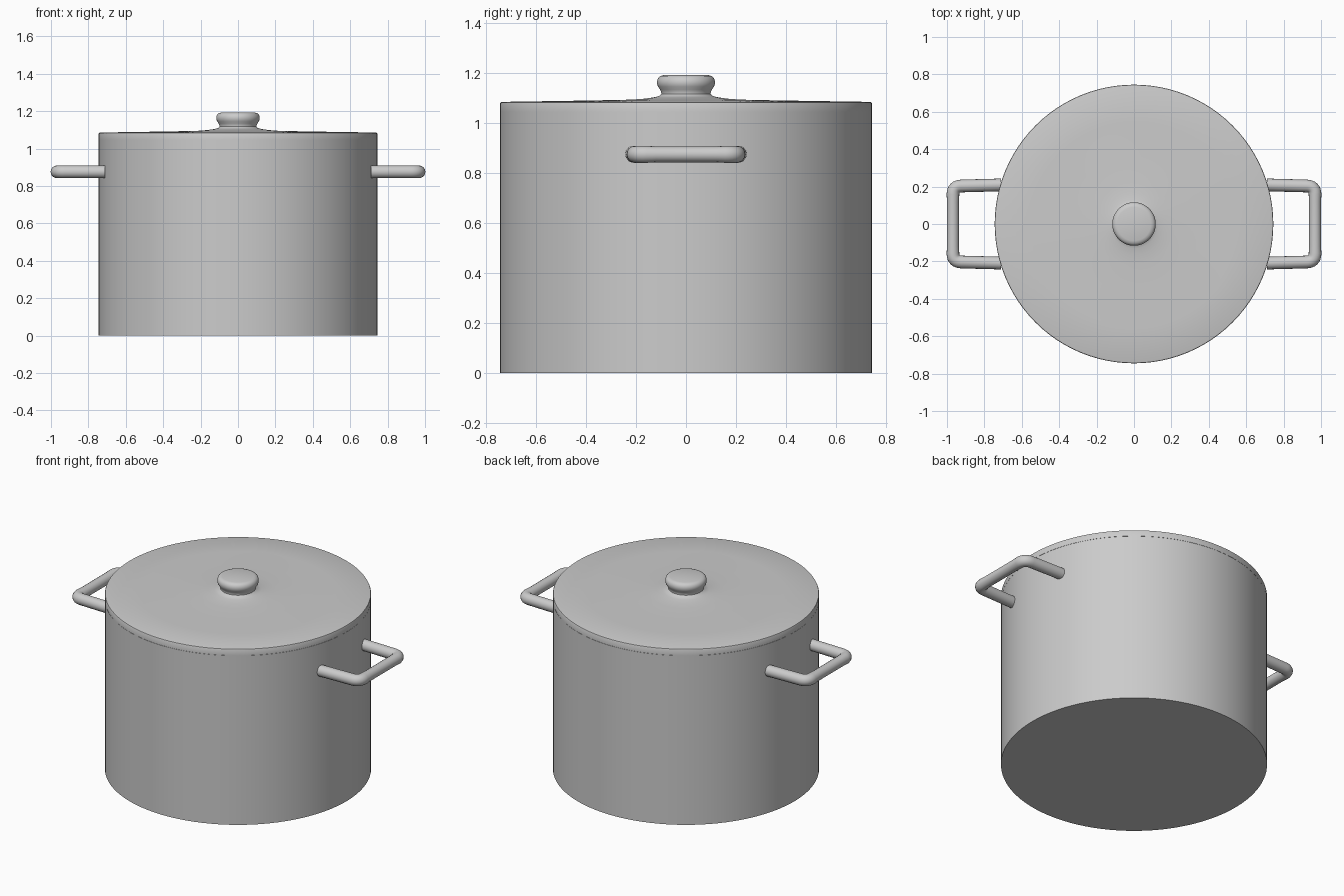
import bpy, bmesh, math
from mathutils import Vector

if "Cube" in bpy.data.objects:
    bpy.data.objects.remove(bpy.data.objects["Cube"])

SEGMENTS = 96


def shade(obj, angle=35):
    bpy.ops.object.select_all(action='DESELECT')
    obj.select_set(True)
    bpy.context.view_layer.objects.active = obj
    bpy.ops.object.shade_smooth_by_angle(angle=math.radians(angle))


def lathe(name, profile):
    """Revolve (radius, z) points round the z axis."""
    bm = bmesh.new()
    verts = [bm.verts.new((r, 0, z)) for r, z in profile]
    edges = [bm.edges.new(pair) for pair in zip(verts, verts[1:])]
    bmesh.ops.spin(bm, geom=verts + edges, cent=(0, 0, 0), axis=(0, 0, 1),
                   angle=math.tau, steps=SEGMENTS, use_duplicate=False)
    bmesh.ops.remove_doubles(bm, verts=bm.verts, dist=1e-5)
    bmesh.ops.recalc_face_normals(bm, faces=bm.faces)
    mesh = bpy.data.meshes.new(name)
    bm.to_mesh(mesh)
    bm.free()
    obj = bpy.data.objects.new(name, mesh)
    bpy.context.collection.objects.link(obj)
    shade(obj)
    return obj


def corner(before, at, after, size, steps=8):
    """Round one path corner with a quadratic arc."""
    p, c, n = Vector(before), Vector(at), Vector(after)
    a, b = c + (p - c).normalized() * size, c + (n - c).normalized() * size
    ts = [i / steps for i in range(steps + 1)]
    return [a * (1 - t) ** 2 + c * 2 * t * (1 - t) + b * t * t for t in ts]


def handle(name, side):
    # Half path in plan: wall end, rounded corner, middle of the grip
    end, bend, grip = (0.71, 0.209), (0.968, 0.202), (0.968, 0)
    half = [(Vector(end), 0.034)]
    half += [(p, 0.034) for p in corner(end, bend, grip, 0.045)]
    half += [(Vector((0.968, 0.12)), 0.032)]
    path = half + [(Vector((p.x, -p.y)), r) for p, r in reversed(half)]

    curve = bpy.data.curves.new(name, 'CURVE')
    curve.dimensions = '3D'
    curve.bevel_depth = 1
    curve.bevel_resolution = 6
    curve.use_fill_caps = True
    spline = curve.splines.new('POLY')
    spline.points.add(len(path) - 1)
    for point, (p, r) in zip(spline.points, path):
        point.co = (side * p.x, p.y, 0.876, 1)
        point.radius = r
    obj = bpy.data.objects.new(name, curve)
    bpy.context.collection.objects.link(obj)
    bpy.ops.object.select_all(action='DESELECT')
    obj.select_set(True)
    bpy.context.view_layer.objects.active = obj
    bpy.ops.object.convert(target='MESH')
    shade(bpy.context.object, 50)


# Pot: hollow cylinder with a flat base
lathe("pot_body", [(0, 0), (0.745, 0), (0.745, 1.045), (0.72, 1.045),
                   (0.72, 0.03), (0, 0.03)])

# Lid: thin disc, softened rim, very shallow dome flaring into the knob neck
lathe("lid", [(0, 1.046), (0.745, 1.046), (0.745, 1.080), (0.743, 1.084),
              (0.737, 1.086), (0.55, 1.089), (0.36, 1.092), (0.22, 1.095),
              (0.165, 1.099), (0.13, 1.104), (0.108, 1.109), (0.099, 1.117),
              (0.099, 1.124), (0.104, 1.135), (0.112, 1.147), (0.116, 1.158),
              (0.116, 1.170), (0.112, 1.181), (0.104, 1.189), (0.09, 1.193),
              (0, 1.194)])

# Side handles
handle("handle_right", 1)
handle("handle_left", -1)
